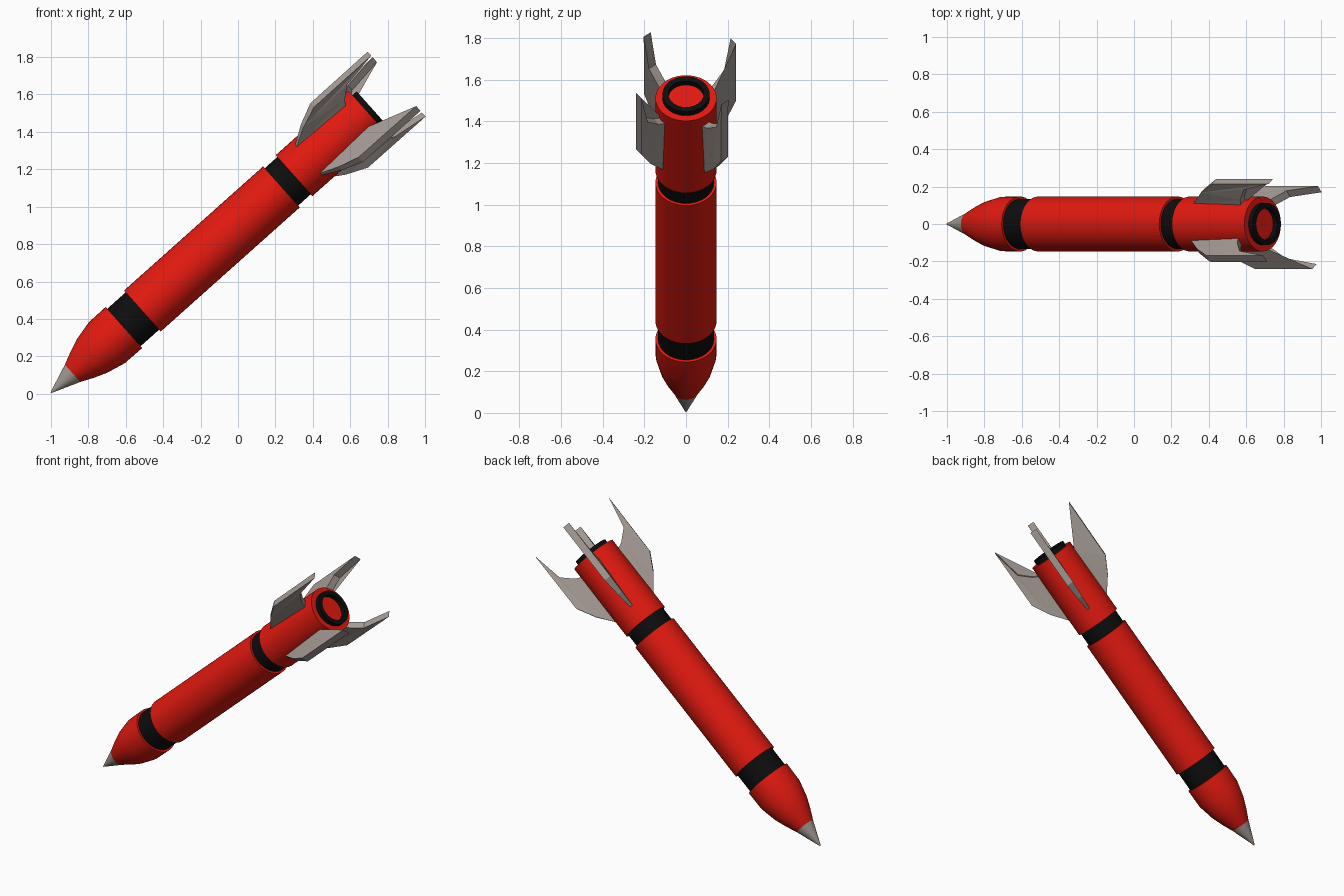
import bpy, bmesh
from math import cos, sin, pi, radians
from mathutils import Matrix

if "Cube" in bpy.data.objects:
    bpy.data.objects.remove(bpy.data.objects["Cube"])

# Tilted frame: local z runs from nose tip to tail
TILT = radians(41.75)
AX = (cos(TILT), 0, sin(TILT))
UP = (-sin(TILT), 0, cos(TILT))
FRAME = Matrix(((0, UP[0], AX[0], -1.0),
                (1, 0, 0, 0),
                (0, UP[2], AX[2], 0.006),
                (0, 0, 0, 1)))
SEG = 40


def material(name, rgb):
    m = bpy.data.materials.new(name)
    m.diffuse_color = (*rgb, 1)
    m.use_nodes = True
    m.node_tree.nodes["Principled BSDF"].inputs["Base Color"].default_value = m.diffuse_color
    return m


RED = material("red_paint", (0.76, 0.01, 0.005))
BLACK = material("black_paint", (0.004, 0.004, 0.004))
METAL = material("warm_grey", (0.38, 0.33, 0.30))


def finish(name, bm, mat, smooth):
    bmesh.ops.recalc_face_normals(bm, faces=bm.faces)
    me = bpy.data.meshes.new(name)
    bm.to_mesh(me)
    bm.free()
    me.transform(FRAME)
    me.materials.append(mat)
    ob = bpy.data.objects.new(name, me)
    bpy.context.collection.objects.link(ob)
    if smooth:
        bpy.ops.object.select_all(action='DESELECT')
        ob.select_set(True)
        bpy.context.view_layer.objects.active = ob
        bpy.ops.object.shade_smooth_by_angle(angle=radians(30))
    return ob


def lathe(name, profile, mat, ring=False):
    """Turn (distance, radius) points about the axis; capped, or closed as a ring."""
    bm = bmesh.new()
    loops = [[bm.verts.new((r * cos(2 * pi * i / SEG), r * sin(2 * pi * i / SEG), s))
              for i in range(SEG)] for s, r in profile]
    pairs = list(zip(loops, loops[1:]))
    if ring:
        pairs.append((loops[-1], loops[0]))
    else:
        bm.faces.new(loops[0])
        bm.faces.new(loops[-1])
    for a, b in pairs:
        for i in range(SEG):
            j = (i + 1) % SEG
            bm.faces.new((a[i], a[j], b[j], b[i]))
    finish(name, bm, mat, True)


# Body sections, nose to tail
R, RB = 0.147, 0.134
lathe("nose_tip", [(0, 0.003), (0.155, 0.062)], METAL)
lathe("nose_cone", [(0.155, 0.062), (0.225, 0.094), (0.295, 0.121),
                    (0.40, 0.1455), (0.523, R)], RED)
lathe("front_band", [(0.51, RB), (0.67, RB)], BLACK)
lathe("main_body", [(0.655, R), (1.652, R)], RED)
lathe("rear_band", [(1.64, RB), (1.755, RB)], BLACK)
lathe("tail_section", [(1.742, R), (2.262, R)], RED)
lathe("exhaust_ring", [(2.255, 0.113), (2.292, 0.113), (2.292, 0.085), (2.255, 0.085)],
      BLACK, ring=True)

# Fin outline: (distance, radius, half thickness), thinner at the leading edge
FIN = [(1.84, 0.13, 0.008), (1.858, 0.15, 0.009), (1.953, 0.224, 0.016),
       (2.066, 0.285, 0.022), (2.477, 0.287, 0.022), (2.278, 0.248, 0.022),
       (2.215, 0.18, 0.022), (2.19, 0.13, 0.022)]


def fin(name, degrees):
    bm = bmesh.new()
    t = radians(degrees)
    sides = [[bm.verts.new((r * cos(t) - k * h * sin(t), r * sin(t) + k * h * cos(t), s))
              for s, r, h in FIN] for k in (-1, 1)]
    a, b = sides
    n = len(FIN)
    for side in sides:
        bm.faces.new(side)
    for i in range(n):
        j = (i + 1) % n
        bm.faces.new((a[i], a[j], b[j], b[i]))
    bmesh.ops.triangulate(bm, faces=[f for f in bm.faces if len(f.verts) > 4])
    finish(name, bm, METAL, False)


for i, angle in enumerate((37.5, 130.5, 217.5, 310.5)):
    fin(f"tail_fin_{i + 1}", angle)
